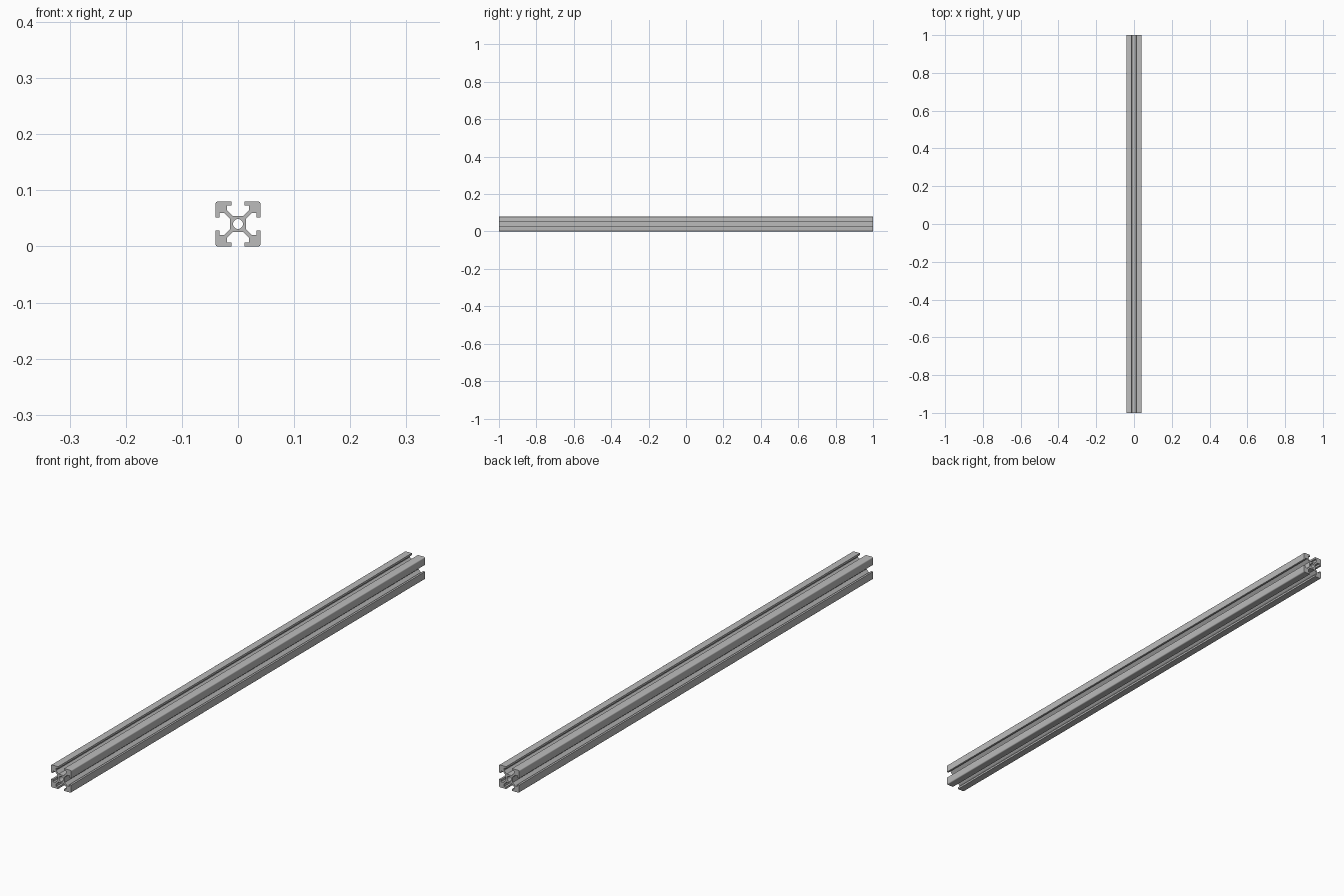
import bpy
import bmesh
from math import sin, cos, pi
from mathutils import Matrix, Vector

if "Cube" in bpy.data.objects:
    bpy.data.objects.remove(bpy.data.objects["Cube"])

MM = 0.004          # profile is laid out in millimetres
HALF = 10           # half width of the bar
SLOT = 3            # half width of the slot mouth
LIP = 1.8           # lip thickness
POCKET = 5.5        # half width of the slot behind the lips
CORE = 3.6          # half width of the central core
WEB = 1.2           # half offset of the diagonal web
ROUND = 1.0         # outer corner radius
BORE = 2.2          # central bore radius

# Half of one corner arm, from the core out to the rounded corner
arm = [(CORE - WEB, CORE), (POCKET - WEB / 2, POCKET + WEB / 2),
       (POCKET - WEB / 2, HALF - LIP), (SLOT, HALF - LIP), (SLOT, HALF)]
centre = HALF - ROUND
arc = [(centre + ROUND * cos(a), centre + ROUND * sin(a))
       for a in (pi / 2 * (1 - i / 4) for i in range(5))]
quarter = arm + arc + [(z, x) for x, z in reversed(arm)]

# Repeat the corner four times around the core
outline = []
for k in range(4):
    turn = Matrix.Rotation(-k * pi / 2, 2)
    outline += [turn @ Vector(p) for p in quarter]
bore = [Vector((BORE * cos(a), BORE * sin(a)))
        for a in (2 * pi * i / 24 for i in range(24))]

# Fill the profile between outline and bore, then extrude it along y
bm = bmesh.new()
edges = []
for loop in (outline, bore):
    verts = [bm.verts.new((p.x * MM, -1, (p.y + HALF) * MM)) for p in loop]
    edges += [bm.edges.new((v, verts[i - 1])) for i, v in enumerate(verts)]
bmesh.ops.triangle_fill(bm, edges=edges, use_beauty=True, normal=(0, -1, 0))
result = bmesh.ops.extrude_face_region(bm, geom=bm.faces[:], use_keep_orig=True)
moved = [g for g in result["geom"] if isinstance(g, bmesh.types.BMVert)]
bmesh.ops.translate(bm, verts=moved, vec=(0, 2, 0))
bmesh.ops.recalc_face_normals(bm, faces=bm.faces[:])

mesh = bpy.data.meshes.new("slotted_bar")
bm.to_mesh(mesh)
bm.free()
bar = bpy.data.objects.new("slotted_bar", mesh)
bpy.context.collection.objects.link(bar)

# Plain aluminium grey
grey = (0.5, 0.5, 0.5, 1)
mat = bpy.data.materials.new("aluminium grey")
mat.use_nodes = True
mat.diffuse_color = grey
mat.node_tree.nodes["Principled BSDF"].inputs["Base Color"].default_value = grey
mesh.materials.append(mat)

# Smooth the rounded corners and bore, keep the slots crisp
bpy.context.view_layer.objects.active = bar
bar.select_set(True)
bpy.ops.object.shade_smooth_by_angle(angle=pi / 6)
